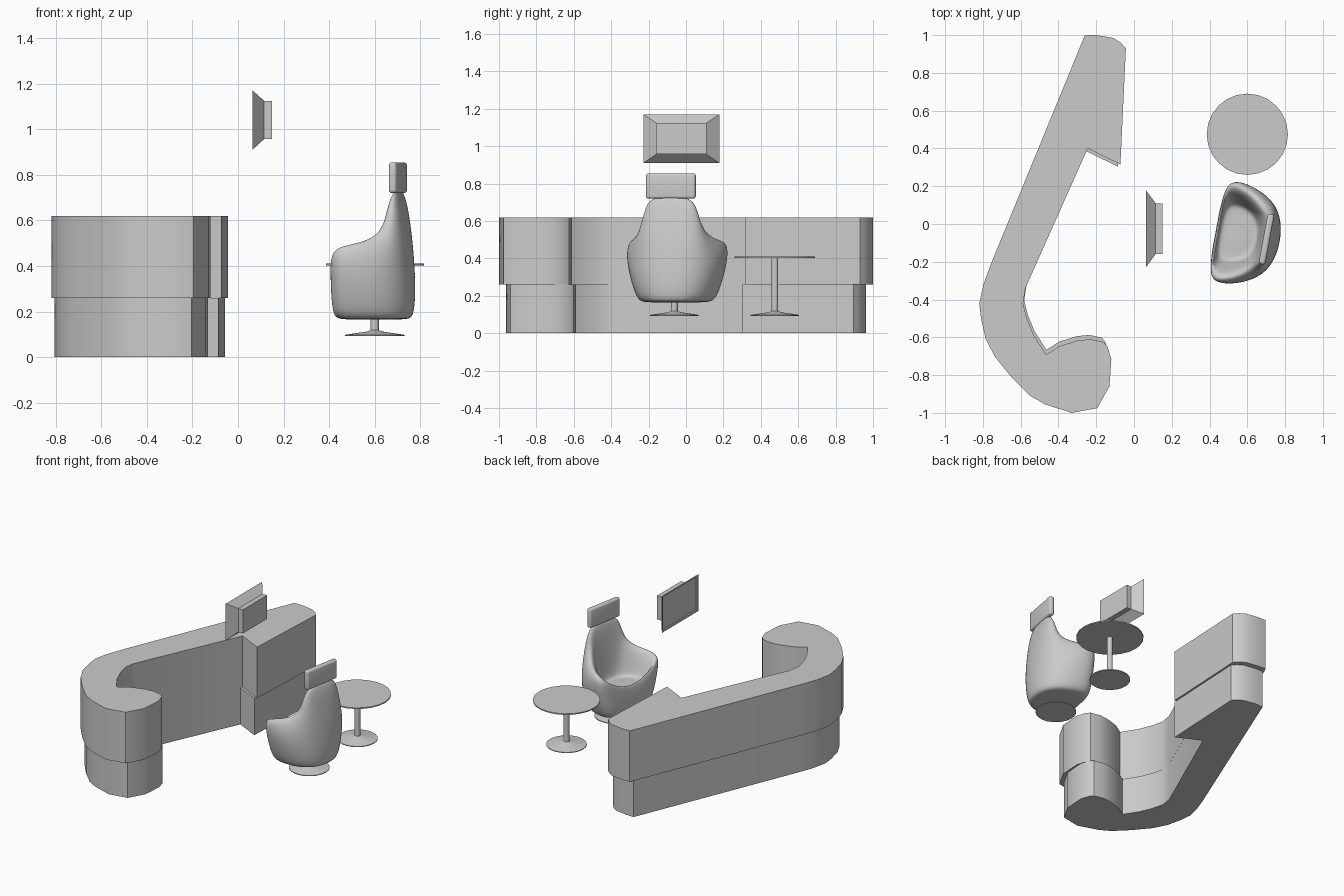
import bpy, bmesh, math
from mathutils import Matrix, Vector

if "Cube" in bpy.data.objects:
    bpy.data.objects.remove(bpy.data.objects["Cube"])


def obj_from_bm(name, bm, smooth=False):
    bmesh.ops.recalc_face_normals(bm, faces=bm.faces)
    me = bpy.data.meshes.new(name)
    bm.to_mesh(me)
    bm.free()
    ob = bpy.data.objects.new(name, me)
    bpy.context.collection.objects.link(ob)
    if smooth:
        bpy.ops.object.select_all(action='DESELECT')
        bpy.context.view_layer.objects.active = ob
        ob.select_set(True)
        bpy.ops.object.shade_smooth_by_angle(angle=math.radians(35))
    return ob


def loft(name, rings, smooth=False):
    """Skin a stack of equal-length closed rings and cap both ends."""
    bm = bmesh.new()
    rows = [[bm.verts.new(p) for p in r] for r in rings]
    n = len(rows[0])
    for a, b in zip(rows, rows[1:]):
        for i in range(n):
            bm.faces.new((a[i], a[(i + 1) % n], b[(i + 1) % n], b[i]))
    bm.faces.new(rows[0][::-1])
    bm.faces.new(rows[-1])
    return obj_from_bm(name, bm, smooth)


def turned(name, cx, cy, profile, sides=24):
    """Lathe a list of (radius, z) about a vertical axis."""
    ang = [2 * math.pi * i / sides for i in range(sides)]
    return loft(name, [[(cx + r * math.cos(a), cy + r * math.sin(a), z) for a in ang]
                       for r, z in profile], True)


# Reception counter: hooked plan outline
plan = [(-.26, 1), (-.20, 1), (-.11, .985), (-.07, .96), (-.043, .93), (-.072, .315),
        (-.245, .40), (-.575, -.34), (-.587, -.42), (-.567, -.50), (-.53, -.59),
        (-.465, -.692), (-.395, -.647), (-.30, -.617), (-.23, -.61), (-.16, -.625),
        (-.14, -.65), (-.12, -.715), (-.13, -.86), (-.195, -.975), (-.33, -1),
        (-.47, -.955), (-.55, -.91), (-.645, -.815), (-.735, -.705), (-.785, -.61),
        (-.81, -.50), (-.819, -.42), (-.797, -.32), (-.757, -.21)]


def counter_layer(name, z0, z1, s):
    ring = [(-.432 + (x + .432) * s, y * s) for x, y in plan]
    loft(name, [[(x, y, z) for x, y in ring] for z in (z0, z1)], True)


counter_layer("counter_base", 0, .26, .963)
counter_layer("counter_body", .26, .57, 1)
counter_layer("counter_top", .57, .62, 1)


# Wall screen: recessed panel, bezel, tapered back and rear box
def rect(x, hw, z0, z1):
    c = -.025
    return [(x, c - hw, z0), (x, c + hw, z0), (x, c + hw, z1), (x, c - hw, z1)]


loft("screen", [rect(.07, .187, .925, 1.155), rect(.064, .19, .922, 1.158),
                rect(.064, .203, .91, 1.17), rect(.115, .134, .957, 1.124),
                rect(.15, .134, .957, 1.124)])

# Side table and chair pedestal
foot = [(.13, .093), (.13, .098), (.035, .112), (.018, .118)]
turned("table_pedestal", .6, .475, foot + [(.018, .402)])
turned("table_top", .6, .475, [(.215, .402), (.215, .410)])
turned("chair_pedestal", .6, -.062, foot + [(.018, .20)])

# Chair shell: half cage from back centre round to front centre
place = Matrix.Translation((.6, -.062, 0)) @ Matrix.Rotation(math.radians(-10.5), 4, 'Z')
mid = [(.18, 0, .40), (.165, .13, .40), (.10, .225, .40), (0, .275, .40),
       (-.12, .285, .39), (-.172, .21, .34), (-.168, 0, .28)]
rim = [(.128, 0, .745), (.125, .145, .745), (.095, .165, .56), (-.01, .245, .505),
       (-.13, .285, .49), (-.168, .225, .43), (-.160, 0, .33)]
lip = [(.085, 0, .745), (.08, .14, .745), (.055, .13, .56), (-.025, .195, .505),
       (-.125, .235, .49), (-.155, .19, .43), (-.150, 0, .335)]


def level(sx, sy, z, dx=0):
    return [(x * sx + dx, y * sy, z) for x, y, _ in mid]


def full(half):
    return [place @ Vector(p) for p in half + [(x, -y, z) for x, y, z in half[-2:0:-1]]]


levels = [level(.3, .25, .165), level(.82, .62, .165), level(1.0, .78, .18), mid, rim, lip,
          level(.62, .58, .34, -.045), level(.5, .48, .325, -.045), level(.2, .2, .33, -.04)]
shell = loft("chair_shell", [full(h) for h in levels])
sub = shell.modifiers.new("smooth", 'SUBSURF')
sub.levels = sub.render_levels = 3
for p in shell.data.polygons:
    p.use_smooth = True

# Chair headrest: softly rounded pad
bm = bmesh.new()
bmesh.ops.create_cube(bm, size=1)
bmesh.ops.transform(bm, verts=bm.verts, matrix=place @ Matrix.Translation((.103, 0, .787))
                    @ Matrix.Diagonal((.036, .27, .135, 1)))
bmesh.ops.bevel(bm, geom=bm.edges[:], offset=.014, segments=4, profile=.5, affect='EDGES')
obj_from_bm("chair_headrest", bm, True)
